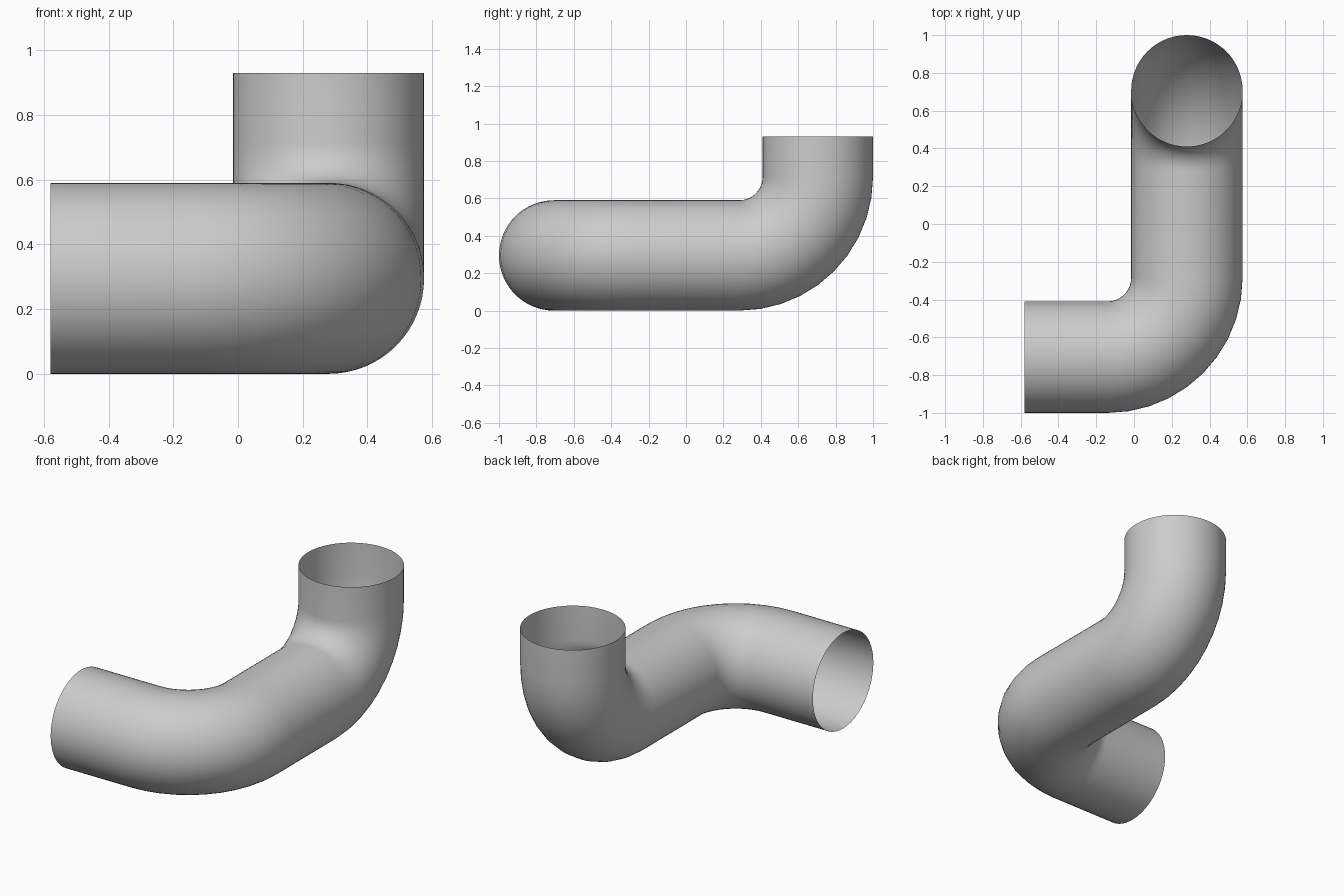
import bpy, bmesh, math
from mathutils import Vector, Matrix

cube = bpy.data.objects.get("Cube")
if cube:
    bpy.data.objects.remove(cube)

RADIUS, BEND, SIDES, STEPS = 0.295, 0.42, 64, 10
X, Y, Z = Vector((1, 0, 0)), Vector((0, 1, 0)), Vector((0, 0, 1))

# Corners of the pipe's centre line
corners = [Vector(p) for p in ((-0.58, -0.705, 0.295), (0.28, -0.705, 0.295),
                               (0.28, 0.705, 0.295), (0.28, 0.705, 0.93))]


def elbow(corner, d_in, d_out):
    """Centre points and directions of a quarter bend around a corner."""
    centre = corner - d_in * BEND + d_out * BEND
    for i in range(STEPS + 1):
        a = math.pi / 2 * i / STEPS
        yield (centre - d_out * BEND * math.cos(a) + d_in * BEND * math.sin(a),
               d_in * math.cos(a) + d_out * math.sin(a))


path = [(corners[0], X), *elbow(corners[1], X, Y),
        *elbow(corners[2], Y, Z), (corners[3], Z)]

# Sweep a circle along the path, turning its frame with each bend
bm = bmesh.new()
u, v, last = Y.copy(), Z.copy(), X
rings = []
for point, direction in path:
    turn = last.rotation_difference(direction)
    u, v, last = turn @ u, turn @ v, direction
    ring = []
    for k in range(SIDES):
        a = math.tau * k / SIDES
        ring.append(bm.verts.new(point + RADIUS * (u * math.cos(a) + v * math.sin(a))))
    rings.append(ring)

# Open-ended thin wall
for a, b in zip(rings, rings[1:]):
    for k in range(SIDES):
        n = (k + 1) % SIDES
        bm.faces.new((a[k], a[n], b[n], b[k])).smooth = True
bm.normal_update()
if sum(f.normal.dot(f.calc_center_median() - corners[0]) for f in bm.faces[:SIDES]) < 0:
    bmesh.ops.reverse_faces(bm, faces=bm.faces[:])

mesh = bpy.data.meshes.new("bent_pipe")
bm.to_mesh(mesh)
bm.free()
pipe = bpy.data.objects.new("bent_pipe", mesh)
bpy.context.scene.collection.objects.link(pipe)

# Plain grey
grey = bpy.data.materials.new("pipe_grey")
grey.use_nodes = True
colour = (0.6, 0.6, 0.6, 1)
grey.diffuse_color = colour
grey.node_tree.nodes["Principled BSDF"].inputs["Base Color"].default_value = colour
mesh.materials.append(grey)
